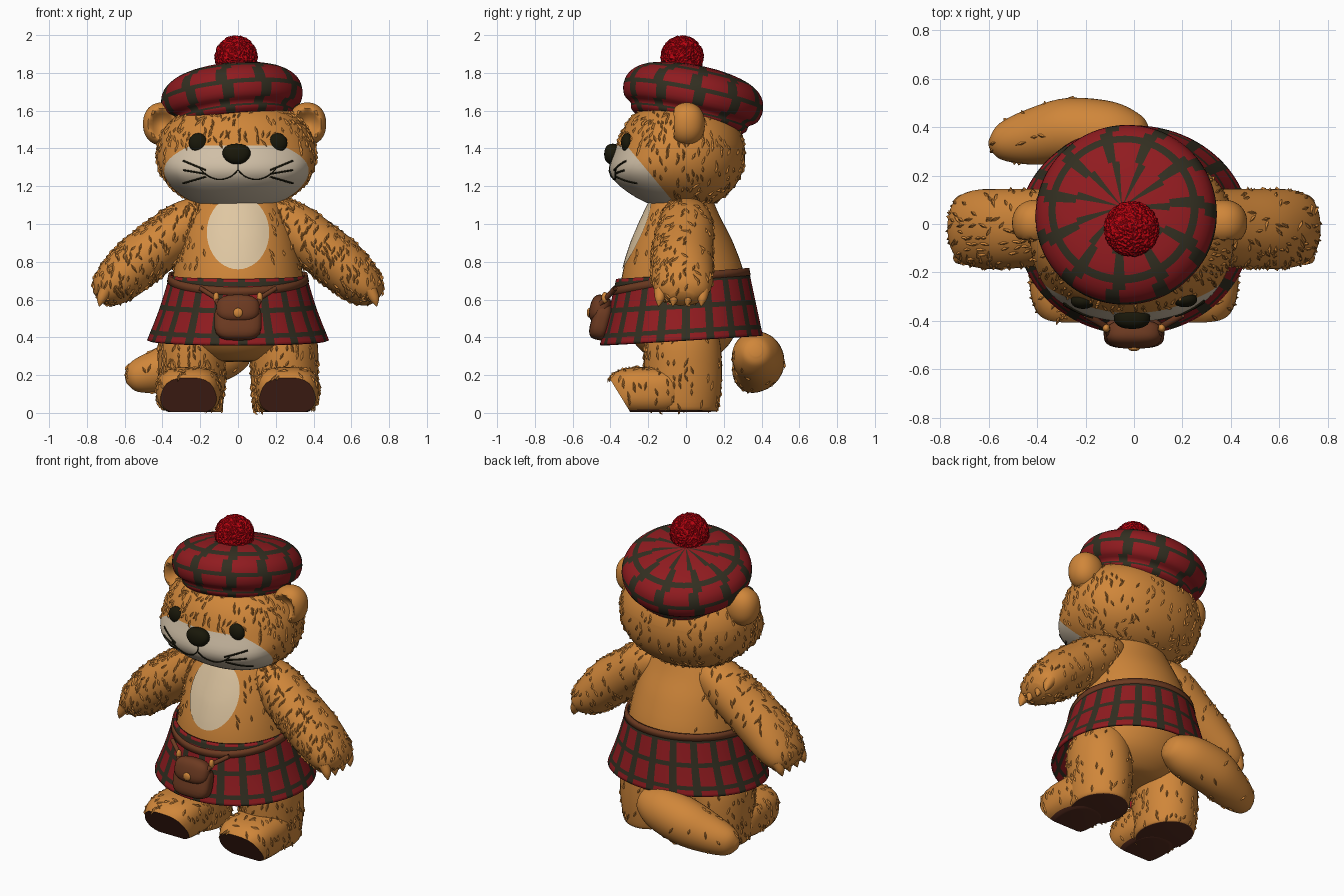
import bpy, bmesh, math, random
from mathutils import Vector, Matrix
from mathutils.bvhtree import BVHTree

random.seed(4)
if "Cube" in bpy.data.objects:
    bpy.data.objects.remove(bpy.data.objects["Cube"])


def material(name, *rgb):
    m = bpy.data.materials.new(name)
    m.use_nodes = True
    m.diffuse_color = (*rgb, 1)
    m.node_tree.nodes["Principled BSDF"].inputs["Base Color"].default_value = (*rgb, 1)
    return m


FUR = material("honey fur", 0.63, 0.24, 0.042)
MUZZLE = material("pale muzzle", 0.64, 0.53, 0.39)
CREAM = material("cream chest", 0.74, 0.57, 0.36)
RED = material("tartan red", 0.28, 0.011, 0.014)
GREEN = material("tartan green", 0.032, 0.028, 0.015)
SOLE = material("sole brown", 0.09, 0.024, 0.013)
LEATHER = material("leather", 0.15, 0.042, 0.015)
BLACK = material("soft black", 0.01, 0.009, 0.003)
WOOL = material("bright red wool", 0.5, 0.001, 0.005)


def finish(name, bm, *mats):
    bmesh.ops.recalc_face_normals(bm, faces=bm.faces)
    me = bpy.data.meshes.new(name)
    bm.to_mesh(me)
    bm.free()
    for m in mats:
        me.materials.append(m)
    ob = bpy.data.objects.new(name, me)
    bpy.context.collection.objects.link(ob)
    return ob


def smooth_path(pts, steps):
    """Catmull-Rom interpolation through tuples of any length."""
    out = []
    for i in range(len(pts) - 1):
        a, b, c, d = (pts[max(0, min(len(pts) - 1, i + k))] for k in (-1, 0, 1, 2))
        for s in range(steps):
            t = s / steps
            out.append([q + t * (r - p) / 2 + t * t * (2 * p - 5 * q + 4 * r - u) / 2
                        + t ** 3 * (3 * q - p - 3 * r + u) / 2 for p, q, r, u in zip(a, b, c, d)])
    return out + [list(pts[-1])]


def loft(name, stations, mats, side=(1, 0, 0), n=40, steps=5, rule=None, cap=True, warp=None):
    """Elliptical rings (x, y, z, radius along side, radius across)."""
    bm = bmesh.new()
    axis = (Vector(stations[-1][:3]) - Vector(stations[0][:3])).normalized()
    u = Vector(side)
    u = (u - axis * u.dot(axis)).normalized()
    v = axis.cross(u)
    rings = []
    for x, y, z, a, b in smooth_path(stations, steps):
        ring = []
        for j in range(n):
            t = math.tau * j / n
            p = Vector((x, y, z)) + u * a * math.cos(t) + v * b * math.sin(t)
            ring.append(bm.verts.new(warp(p) if warp else p))
        rings.append(ring)
    for i in range(len(rings) - 1):
        for j in range(n):
            k = (j + 1) % n
            f = bm.faces.new((rings[i][j], rings[i][k], rings[i + 1][k], rings[i + 1][j]))
            f.material_index = rule(i, j) if rule else 0
    if cap:
        bm.faces.new(rings[0])
        bm.faces.new(rings[-1])
    return finish(name, bm, *mats)


def blob_mesh(c, r, power=2.0, rot=0.0, seg=40):
    """Ellipsoid, squarer as the power grows, tipped about x."""
    bm = bmesh.new()
    bmesh.ops.create_uvsphere(bm, u_segments=seg, v_segments=seg // 2, radius=1)
    turn = Matrix.Rotation(rot, 3, "X")
    for v in bm.verts:
        v.co /= sum(abs(k) ** power for k in v.co) ** (1 / power)
        v.co = Vector(c) + turn @ Vector(k * s for k, s in zip(v.co, r))
    return bm


def blob(name, c, r, mat, power=2.0, rot=0.0, seg=32):
    return finish(name, blob_mesh(c, r, power, rot, seg), mat)


def slice_mesh(bm, co, no, **kw):
    return bmesh.ops.bisect_plane(bm, geom=bm.verts[:] + bm.edges[:] + bm.faces[:],
                                  plane_co=co, plane_no=no, **kw)["geom_cut"]


def front_of(ob):
    tree = BVHTree.FromPolygons([v.co for v in ob.data.vertices], [p.vertices for p in ob.data.polygons])

    def hit(x, z, lift=0.003):
        return tree.ray_cast(Vector((x, -3, z)), Vector((0, 1, 0)))[0] - Vector((0, lift, 0))
    return hit


def wire(name, pts, mat, depth):
    cu = bpy.data.curves.new(name, "CURVE")
    cu.dimensions, cu.bevel_depth, cu.bevel_resolution = "3D", depth, 1
    sp = cu.splines.new("POLY")
    sp.points.add(len(pts) - 1)
    for q, p in zip(sp.points, pts):
        q.co = (*p, 1)
    cu.materials.append(mat)
    bpy.context.collection.objects.link(bpy.data.objects.new(name, cu))


# Head with a swollen muzzle, pale below two cutting planes
bm = blob_mesh((-0.008, -0.025, 1.37), (0.422, 0.338, 0.295), 2.12, seg=80)
for v in bm.verts:
    g = math.exp(-((v.co.z - 1.26) / 0.11) ** 2) * max(0, min(1, -v.co.y / 0.25))
    v.co.y -= 0.055 * g
    v.co.x *= 1 + 0.05 * g
borders = [(Vector((0, -0.31, 1.41)), Vector((0, -0.77, -0.64))), (Vector((0, 0, 1.415)), Vector((0, 0, -1)))]
for co, no in borders:
    slice_mesh(bm, co, no)
for f in bm.faces:
    f.material_index = int(all((f.calc_center_median() - co).dot(no) > 0 for co, no in borders))
head = finish("head", bm, FUR, MUZZLE)
face = front_of(head)

# Eyes, nose, mouth and whiskers
for s, side in ((1, "left"), (-1, "right")):
    blob(side + "_eye", face(0.21 * s, 1.43, -0.008), (0.051, 0.032, 0.051), BLACK)
    mouth = [(0, 1.285), (0.04, 1.25), (0.1, 1.235), (0.16, 1.255), (0.2, 1.29)]
    wire(side + "_mouth", [face(x * s, z) for x, z in smooth_path(mouth, 5)], BLACK, 0.0035)
    for k, (z, end) in enumerate(((1.285, 1.335), (1.265, 1.285), (1.25, 1.215))):
        pts = [face(s * (0.17 + 0.12 * t / 6), z + (end - z) * t / 6) for t in range(7)]
        wire(f"{side}_whisker_{k}", pts, BLACK, 0.005)
bm = blob_mesh((-0.008, -0.388, 1.37), (0.075, 0.045, 0.055), 2.3)
for v in bm.verts:
    v.co.x *= 1 + 4 * min(0, v.co.z - 1.37)
finish("nose", bm, BLACK)
wire("lip_line", [face(0, 1.33), face(0, 1.285)], BLACK, 0.0035)

# Cupped ears
for s, side in ((1, "left"), (-1, "right")):
    c = Vector((0.385 * s - 0.018, 0.005, 1.53))
    bm = blob_mesh(c, (0.1, 0.095, 0.113), 2.2)
    for v in bm.verts:
        q = math.hypot((v.co.x - c.x) / 0.1, (v.co.z - c.z) / 0.113)
        if v.co.y < c.y and q < 0.7:
            v.co.y += 0.08 * (1 - (q / 0.7) ** 2)
    finish(side + "_ear", bm, FUR)

# Torso with a chest patch
torso = loft("torso", [(0, -0.02, 0.27, 0.06, 0.06), (0, -0.02, 0.29, 0.2, 0.16), (0, -0.02, 0.38, 0.32, 0.26),
                       (0, -0.02, 0.55, 0.355, 0.325), (0, -0.015, 0.72, 0.345, 0.325),
                       (0, -0.02, 0.9, 0.31, 0.27), (0, -0.025, 1.05, 0.26, 0.2),
                       (0, -0.02, 1.16, 0.19, 0.15)], [FUR], n=48)
chest = front_of(torso)
bm = bmesh.new()
rows = [[bm.verts.new(chest(0.165 * k / 6 * math.cos(math.tau * j / 40),
                            0.955 + 0.195 * k / 6 * math.sin(math.tau * j / 40), 0.006))
         for j in range(40)] for k in range(1, 7)]
bm.faces.new(rows[0])
for a, b in zip(rows, rows[1:]):
    for j in range(40):
        bm.faces.new((a[j], a[j - 1], b[j - 1], b[j]))
finish("chest_patch", bm, CREAM)

# Limbs
furry = [(head, 520), (torso, 300)]
toe_plane = Vector((0, -0.85, -0.52))
for s, side in ((1, "left"), (-1, "right")):
    arm = loft(side + "_arm", [(0.13 * s, 0, 1.09, 0.07, 0.05), (0.18 * s, 0, 1.06, 0.12, 0.1),
                               (0.28 * s, 0, 0.99, 0.145, 0.135), (0.42 * s, -0.015, 0.885, 0.16, 0.14),
                               (0.55 * s, -0.02, 0.78, 0.165, 0.14), (0.65 * s, -0.02, 0.69, 0.16, 0.12),
                               (0.715 * s, -0.02, 0.635, 0.13, 0.085), (0.745 * s, -0.02, 0.61, 0.06, 0.035)],
               [FUR], side=(0, 1, 0))
    for k in range(4):
        y = -0.135 + 0.075 * k
        loft(f"{side}_claw_{k}", [(0.7 * s, y, 0.65, 0.035, 0.035), (0.725 * s, y - 0.005, 0.6, 0.024, 0.024),
                                  (0.735 * s, y - 0.01, 0.565, 0.003, 0.003)], [FUR], n=12)
    leg = loft(side + "_leg", [(0.245 * s, -0.02, 0.008, 0.14, 0.17), (0.245 * s, -0.02, 0.03, 0.163, 0.193),
                               (0.245 * s, -0.015, 0.2, 0.178, 0.205), (0.245 * s, -0.02, 0.4, 0.17, 0.195),
                               (0.23 * s, -0.02, 0.56, 0.1, 0.12)], [FUR, SOLE])
    for p in leg.data.polygons:
        p.material_index = int(p.normal.z < -0.9)
    bm = blob_mesh((0.262 * s, -0.2, 0.117), (0.17, 0.222, 0.126), 2.8, seg=48)
    for co, no in (((0, -0.36, 0.11), toe_plane), ((0, 0, 0.004), (0, 0, -1))):
        cut = slice_mesh(bm, co, no, clear_outer=True)
        bmesh.ops.holes_fill(bm, edges=[e for e in cut if isinstance(e, bmesh.types.BMEdge)])
    bmesh.ops.recalc_face_normals(bm, faces=bm.faces)
    for f in bm.faces:
        f.material_index = int(f.normal.dot(toe_plane) > 0.95 or f.normal.z < -0.85)
    foot = finish(side + "_foot", bm, FUR, SOLE)
    furry += [(arm, 330), (leg, 240), (foot, 80)]

# Tail sweeping to the right
tail = loft("tail", [(0.06, 0.37, 0.33, 0.03, 0.03), (0.03, 0.37, 0.325, 0.08, 0.08),
                     (-0.08, 0.375, 0.305, 0.13, 0.13), (-0.27, 0.385, 0.265, 0.135, 0.14),
                     (-0.43, 0.36, 0.22, 0.115, 0.115), (-0.55, 0.34, 0.19, 0.075, 0.08),
                     (-0.595, 0.33, 0.18, 0.02, 0.025)], [FUR], side=(0, 1, 0))
furry.append((tail, 30))

# Raised fur tufts, denser toward the front
bm = bmesh.new()
for ob, count in furry:
    polys = [p for p in ob.data.polygons if p.material_index == 0 and len(p.vertices) < 5]
    for p in random.choices(polys, weights=[q.area * (1.5 - q.normal.y) for q in polys], k=count):
        n, c = p.normal.copy(), p.center.copy()
        if ob is torso and (c.z < 0.75 or abs(c.x) < 0.17):
            continue
        d = Vector((random.uniform(-0.7, 0.7), random.uniform(-0.5, 0.5), -1))
        d = (d - n * d.dot(n)).normalized() * random.uniform(0.016, 0.03)
        w = n.cross(d).normalized() * 0.007
        top = bm.verts.new(c + d * 0.4 + n * 0.01)
        base = [bm.verts.new(c + q) for q in (-d, w, d, -w)]
        for k in range(4):
            bm.faces.new((base[k - 1], base[k], top))
finish("fur_tufts", bm, FUR)


# Kilt and belt
def shell(name, stations, mats, thick, **kw):
    ob = loft(name, stations, mats, cap=False, **kw)
    mod = ob.modifiers.new("thickness", "SOLIDIFY")
    mod.thickness, mod.offset = thick, 0


shell("kilt", [(0, -0.025, 0.385, 0.475, 0.425), (0, -0.02, 0.55, 0.41, 0.385), (0, -0.018, 0.73, 0.355, 0.345)],
      [RED, GREEN], 0.014, n=120, steps=7, rule=lambda i, j: int(j % 6 < 2 or i % 5 == 2),
      warp=lambda p: p + Vector((0, 0, 0.08 * p.y)))
shell("belt", [(0, -0.025, 0.7, 0.368, 0.36), (0, -0.025, 0.74, 0.36, 0.352)], [LEATHER], 0.016, n=64, steps=1,
      warp=lambda p: p + Vector((0, 0, 0.2 * min(p.y, 0) + 0.08 * max(p.y, 0))))

# Pouch hanging on the belt
blob("pouch", (0, -0.45, 0.485), (0.125, 0.052, 0.1), LEATHER, 3.5, -0.25)
blob("pouch_flap", (0, -0.455, 0.55), (0.115, 0.055, 0.075), LEATHER, 2.8, -0.25)
blob("pouch_button", (0, -0.513, 0.53), (0.025, 0.012, 0.025), FUR)
for s, side in ((1, "left"), (-1, "right")):
    wire(side + "_pouch_strap", [(0.2 * s, -0.375, 0.66), (0.12 * s, -0.42, 0.61), (0.1 * s, -0.46, 0.57)],
         LEATHER, 0.014)
    blob(side + "_strap_knot", (0.115 * s, -0.43, 0.61), (0.016, 0.018, 0.03), FUR, seg=12)

# Tilted puffy cap with staggered checks
green_rows = (4, 12, 17)
cap = loft("cap", [(0, 0, z, r, r) for r, z in ((0.29, -0.165), (0.312, -0.145), (0.32, -0.115), (0.36, -0.085),
                                                (0.376, -0.025), (0.355, 0.045), (0.28, 0.1),
                                                (0.15, 0.132), (0.01, 0.14))],
           [RED, GREEN], n=77, steps=3, rule=lambda i, j: int((j + i // 4 % 2) % 7 < 2 or i in green_rows))
cap.data.transform(Matrix.Translation((-0.035, 0.043, 1.695)) @ Matrix.Rotation(-0.2, 4, "X")
                   @ Matrix.Rotation(-0.1, 4, "Y"))

bpy.ops.object.select_all(action="DESELECT")
for ob in bpy.context.collection.objects:
    if ob.type == "MESH":
        ob.select_set(True)
        bpy.context.view_layer.objects.active = ob
bpy.ops.object.shade_smooth_by_angle(angle=math.radians(40))

# Woolly pompom
bm = bmesh.new()
bmesh.ops.create_icosphere(bm, subdivisions=5, radius=0.115)
for v in bm.verts:
    v.co = v.co * random.uniform(0.93, 1.02) + Vector((-0.01, -0.02, 1.883))
finish("pompom", bm, WOOL)
